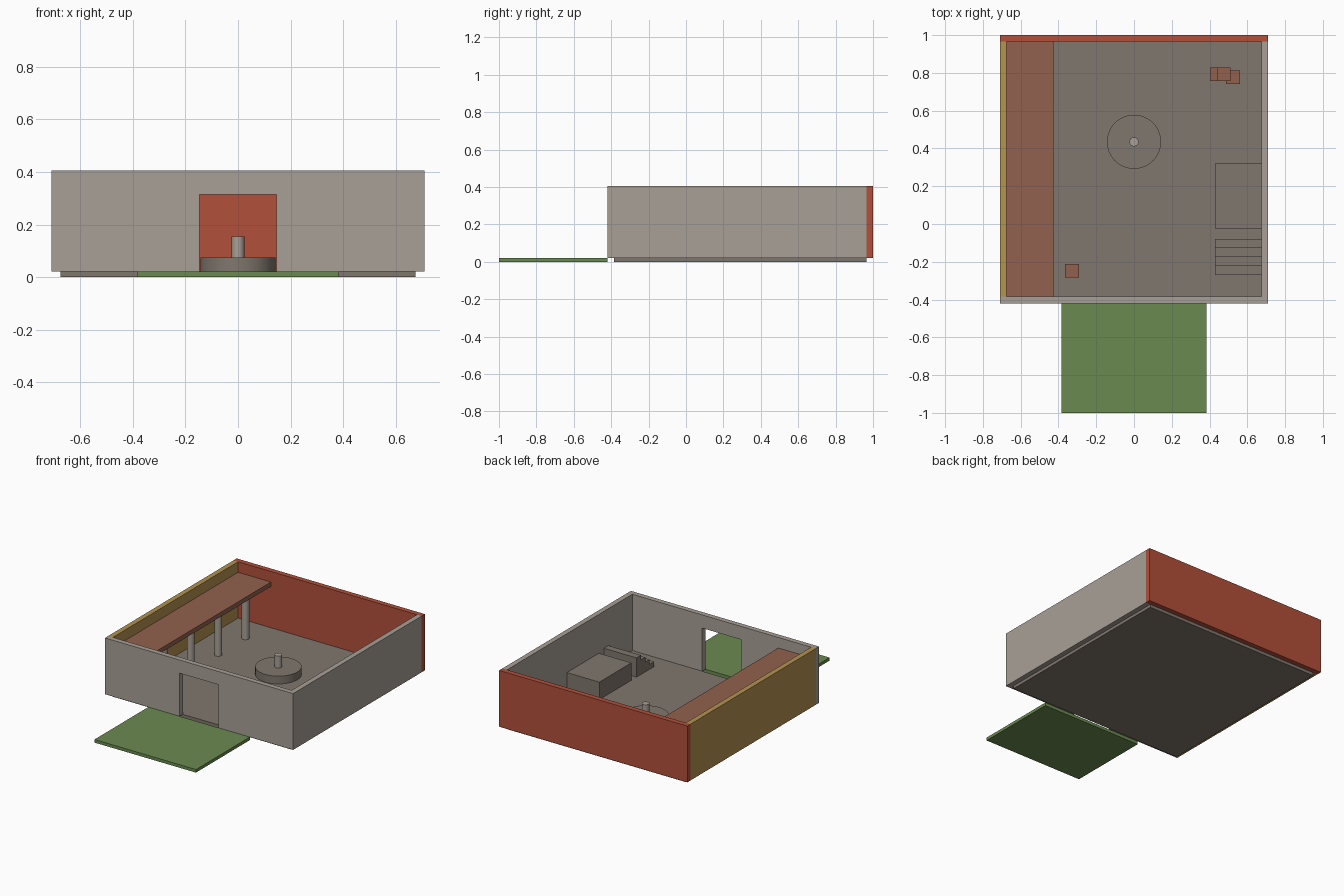
import bpy, bmesh

if "Cube" in bpy.data.objects:
    bpy.data.objects.remove(bpy.data.objects["Cube"])


def material(name, rgb):
    m = bpy.data.materials.new(name)
    lin = [((c / 255 + 0.055) / 1.055) ** 2.4 for c in rgb]
    m.diffuse_color = (*lin, 1)
    m.use_nodes = True
    m.node_tree.nodes["Principled BSDF"].inputs["Base Color"].default_value = m.diffuse_color
    return m


STONE = material("pale_stone", (168, 160, 150))
FLOOR = material("floor_stone", (128, 119, 110))
RED = material("red_clay", (178, 80, 58))
YELLOW = material("ochre", (180, 147, 80))
GREEN = material("grass_green", (106, 138, 80))
WOOD = material("brown_wood", (146, 97, 78))


def finish(name, bm, mat):
    bmesh.ops.recalc_face_normals(bm, faces=bm.faces)
    me = bpy.data.meshes.new(name)
    bm.to_mesh(me)
    bm.free()
    me.materials.append(mat)
    ob = bpy.data.objects.new(name, me)
    bpy.context.collection.objects.link(ob)
    return ob


def box(name, x, y, z, mat):
    bm = bmesh.new()
    bmesh.ops.create_cube(bm, size=1)
    for v in bm.verts:
        v.co = [a + (c + 0.5) * (b - a) for c, (a, b) in zip(v.co, (x, y, z))]
    return finish(name, bm, mat)


def prism(name, points, offset, mat):
    """Extrude a flat outline of 3D points along an offset."""
    bm = bmesh.new()
    face = bm.faces.new([bm.verts.new(p) for p in points])
    ext = bmesh.ops.extrude_face_region(bm, geom=[face])["geom"]
    verts = [g for g in ext if isinstance(g, bmesh.types.BMVert)]
    bmesh.ops.translate(bm, verts=verts, vec=offset)
    return finish(name, bm, mat)


def cylinder(name, x, y, z0, z1, r, mat, sides=32):
    bpy.ops.mesh.primitive_cylinder_add(vertices=sides, radius=r, depth=z1 - z0,
                                        location=(x, y, (z0 + z1) / 2))
    ob = bpy.context.object
    ob.name = name
    ob.data.materials.append(mat)
    bpy.ops.object.shade_smooth_by_angle()
    return ob


OUT, INN = 0.71, 0.675        # outer and inner half widths
Y0, Y1, Y2, Y3 = -0.42, -0.385, 0.965, 1.0
BASE, TOP = 0.021, 0.405

# Ground pieces
box("courtyard_floor", (-INN, INN), (Y1, Y2), (0, BASE), FLOOR)
box("lawn", (-0.383, 0.383), (-1, Y0), (0, BASE), GREEN)

# Walls
box("back_wall", (-OUT, OUT), (Y2, Y3), (BASE, TOP), RED)
box("left_wall", (-OUT, -INN), (Y1, Y2), (BASE, TOP), YELLOW)
box("right_wall", (INN, OUT), (Y1, Y2), (BASE, TOP), STONE)

# Front wall with doorway open to the bottom
DW, DH = 0.147, 0.315
outline = [(-OUT, BASE), (-DW, BASE), (-DW, DH), (DW, DH), (DW, BASE),
           (OUT, BASE), (OUT, TOP), (-OUT, TOP)]
prism("front_wall", [(x, Y0, z) for x, z in outline], (0, Y1 - Y0, 0), STONE)

# Balcony on a row of pillars
box("balcony", (-INN, -0.427), (Y1, Y2), (0.303, 0.333), WOOD)
for i in range(4):
    cylinder(f"pillar_{i + 1}", -0.468, 0.75 - 0.295 * i, BASE, 0.303, 0.024, STONE)

# Round basin with a central post
cylinder("basin", 0, 0.435, BASE, 0.074, 0.143, FLOOR, 48)
cylinder("basin_post", 0, 0.435, 0.074, 0.155, 0.024, STONE)

# Raised platform and stairs by the right wall
box("platform", (0.43, INN), (-0.025, 0.32), (BASE, 0.14), FLOOR)
steps, rise, run = 4, 0.033, 0.0475
profile = [(-0.27, BASE)]
for i in range(steps):
    z = BASE + rise * (i + 1)
    profile += [(-0.27 + run * i, z), (-0.27 + run * (i + 1), z)]
profile.append((-0.08, BASE))
prism("stairs", [(0.43, y, z) for y, z in profile], (INN - 0.43, 0, 0), FLOOR)

# Wooden crates
S = 0.036
crates = [(0.438, 0.792, 0), (0.524, 0.777, 0), (0.476, 0.792, 1), (-0.328, -0.247, 0)]
for i, (x, y, level) in enumerate(crates):
    z = BASE + 2 * S * level
    box(f"crate_{i + 1}", (x - S, x + S), (y - S, y + S), (z, z + 2 * S), WOOD)
